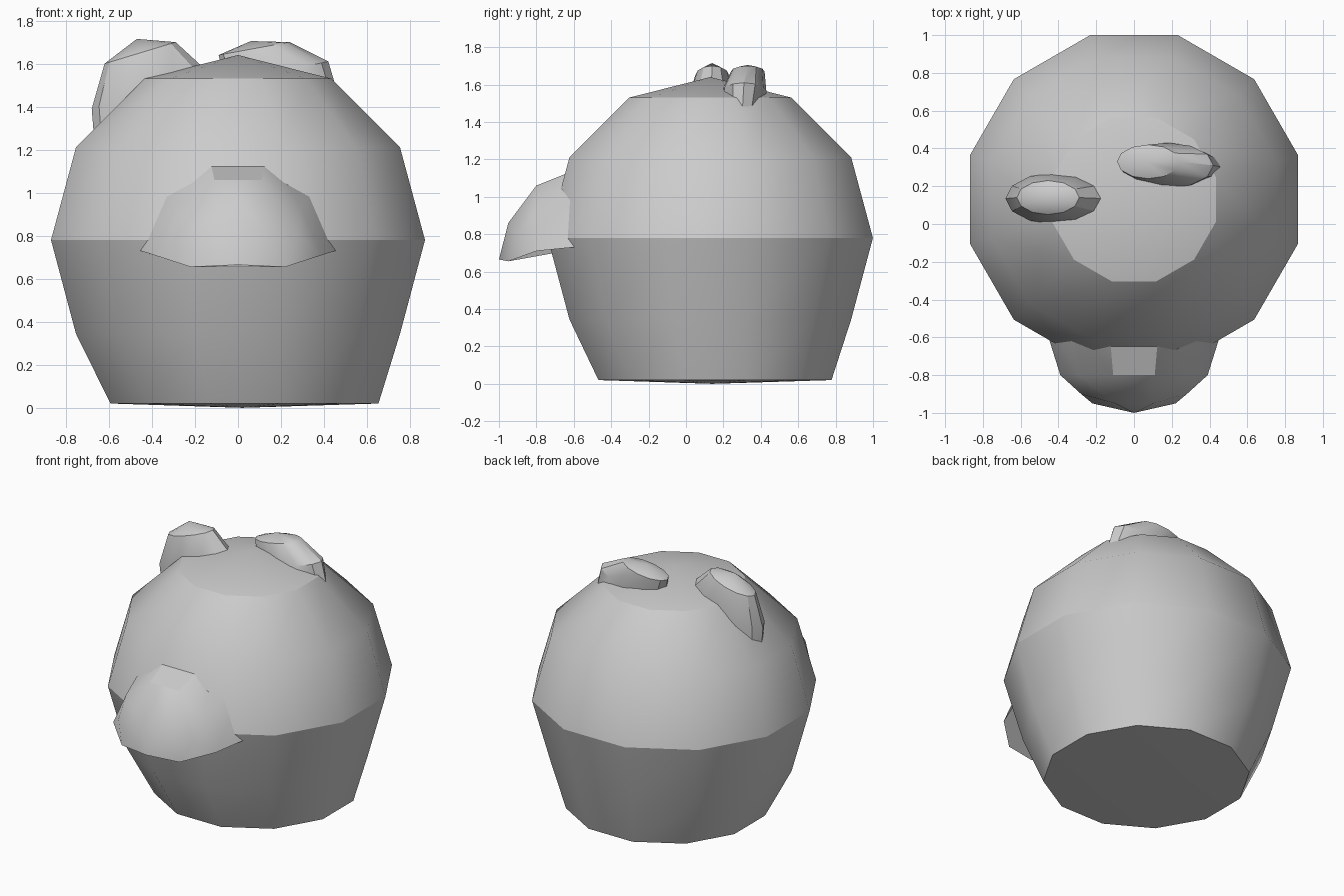
import bpy, bmesh, math

if "Cube" in bpy.data.objects:
    bpy.data.objects.remove(bpy.data.objects["Cube"])

grey = bpy.data.materials.new("plain grey")
grey.use_nodes = True
GREY = (0.6, 0.6, 0.6, 1)
grey.diffuse_color = GREY
grey.node_tree.nodes["Principled BSDF"].inputs["Base Color"].default_value = GREY


def loft(name, rows, closed=True, start=None, end=None, fill=False):
    """Skin rows of points, with optional pole points at both ends."""
    bm = bmesh.new()
    vs = [[bm.verts.new(p) for p in row] for row in rows]
    n = len(rows[0])
    span = range(n if closed else n - 1)
    for a, b in zip(vs, vs[1:]):
        for i in span:
            j = (i + 1) % n
            bm.faces.new((a[i], a[j], b[j], b[i]))
    for pole, row in ((start, vs[0]), (end, vs[-1])):
        if pole:
            v = bm.verts.new(pole)
            for i in span:
                bm.faces.new((row[i], row[(i + 1) % n], v))
    bmesh.ops.remove_doubles(bm, verts=bm.verts, dist=0.0005)
    if fill:
        bmesh.ops.holes_fill(bm, edges=bm.edges, sides=0)
    bmesh.ops.recalc_face_normals(bm, faces=bm.faces)
    mesh = bpy.data.meshes.new(name)
    bm.to_mesh(mesh)
    bm.free()
    mesh.materials.append(grey)
    ob = bpy.data.objects.new(name, mesh)
    bpy.context.collection.objects.link(ob)
    bpy.ops.object.select_all(action='DESELECT')
    ob.select_set(True)
    bpy.context.view_layer.objects.active = ob
    bpy.ops.object.shade_smooth_by_angle(angle=math.radians(30))
    return ob


def ring(cx, cy, z, rx, ry, tilt=0.0, n=12):
    """Elliptical ring; tilt raises its +x end and lowers its -x end."""
    pts = []
    for k in range(n):
        a = math.radians(15) + 2 * math.pi * k / n if rx == ry else 2 * math.pi * k / n
        pts.append((cx + rx * math.cos(a), cy + ry * math.sin(a), z + tilt * math.cos(a)))
    return pts


# Body: twelve-sided globe with a flattened base
body = [ring(0.03, 0.155, 0.02, 0.645, 0.645)]
body += [ring(0, 0.13, z, r, r) for z, r in
         ((0.345, 0.78), (0.78, 0.9), (1.21, 0.78), (1.53, 0.45))]
loft("body", body, start=(0.02, 0.14, 0.0), end=(0, 0.13, 1.64))

# Snout: hood that runs back into the body, mirrored left to right
half_rows = [
    [(-0.50, -0.45, 0.745), (-0.37, -0.45, 1.03), (-0.14, -0.45, 1.20)],   # inside body
    [(-0.39, -0.80, 0.71), (-0.29, -0.80, 0.93), (-0.11, -0.80, 1.06)],    # rim
    [(-0.39, -0.80, 0.71), (-0.28, -0.90, 0.80), (-0.10, -0.95, 0.86)],    # bulge
    [(-0.39, -0.80, 0.71), (-0.22, -0.95, 0.655), (0.0, -1.00, 0.665)],    # lip
]
rows = [h + [(-x, y, z) for x, y, z in reversed(h)] for h in half_rows]
loft("snout", rows, closed=False, fill=True)

# Ears: tilted oval stubs with a shallow domed cap
loft("right_ear", [ring(-0.42, 0.135, 1.22, 0.24, 0.10, 0.08),
                   ring(-0.425, 0.135, 1.49, 0.255, 0.135, 0.10),
                   ring(-0.455, 0.14, 1.65, 0.165, 0.09, 0.05)],
     end=(-0.47, 0.14, 1.715), fill=True)
loft("left_ear", [ring(0.25, 0.30, 1.36, 0.22, 0.09, 0.08),
                  ring(0.18, 0.31, 1.56, 0.24, 0.12, 0.05),
                  ring(0.075, 0.33, 1.67, 0.165, 0.09, 0.03)],
     end=(0.06, 0.33, 1.705), fill=True)
